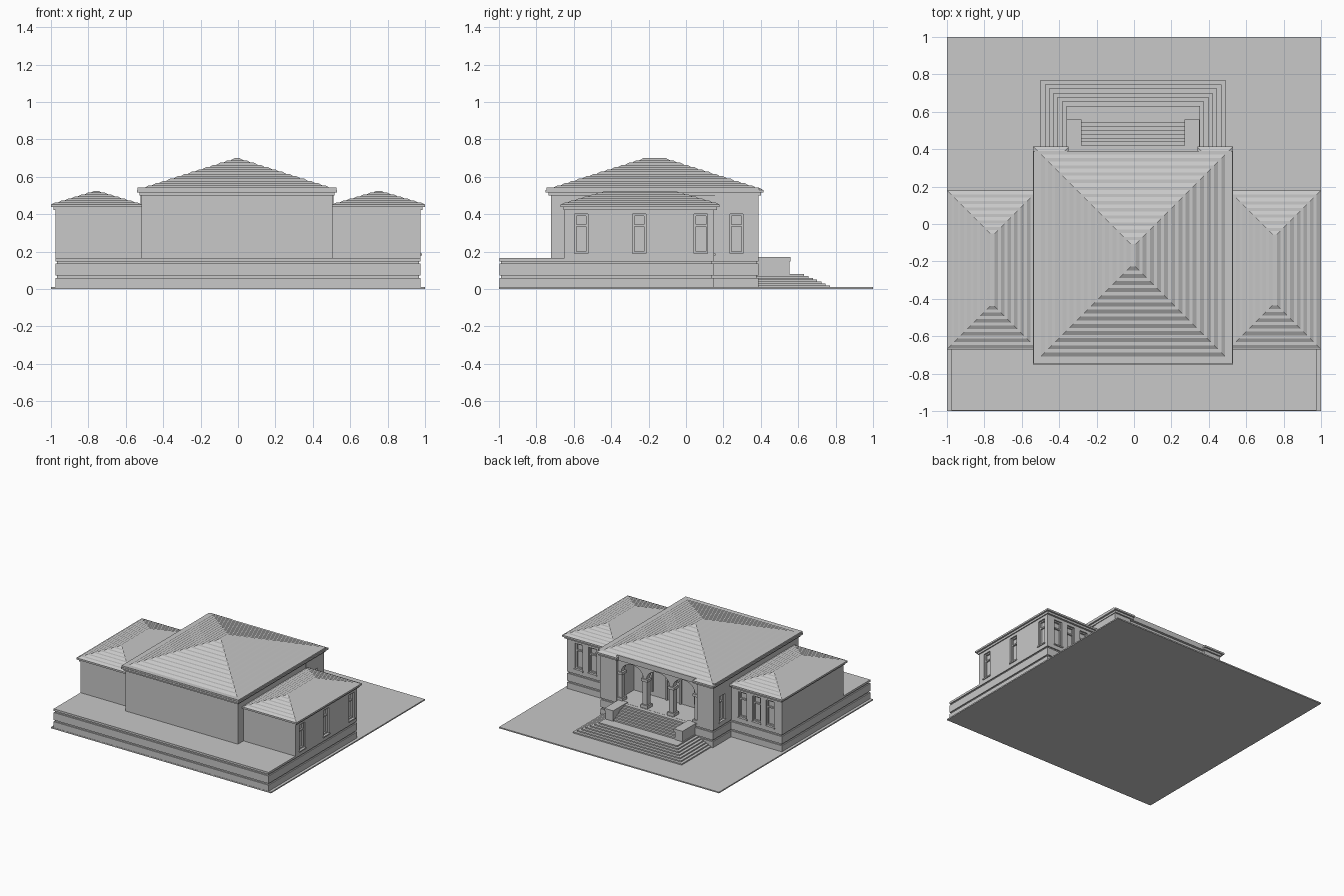
import bpy, bmesh, math
from mathutils import Vector

old = bpy.data.objects.get("Cube")
if old:
    bpy.data.objects.remove(old, do_unlink=True)

stone = bpy.data.materials.new("pale_grey_stone")
stone.use_nodes = True
GREY = (0.58, 0.58, 0.58, 1)
stone.diffuse_color = GREY
stone.node_tree.nodes["Principled BSDF"].inputs["Base Color"].default_value = GREY

FLOOR = 0.165      # top of the plinth
CX = -0.005        # middle of the central hall


def finish(name, bm):
    bmesh.ops.recalc_face_normals(bm, faces=bm.faces)
    mesh = bpy.data.meshes.new(name)
    bm.to_mesh(mesh)
    bm.free()
    mesh.materials.append(stone)
    ob = bpy.data.objects.new(name, mesh)
    bpy.context.collection.objects.link(ob)
    return ob


def add_box(bm, x0, x1, y0, y1, z0, z1, taper=0):
    """Box, optionally tapered towards its top."""
    def ring(z, t):
        return [bm.verts.new(p) for p in ((x0 + t, y0 + t, z), (x1 - t, y0 + t, z),
                                          (x1 - t, y1 - t, z), (x0 + t, y1 - t, z))]
    a, b = ring(z0, 0), ring(z1, taper)
    bm.faces.new(a[::-1])
    bm.faces.new(b)
    for i in range(4):
        j = (i + 1) % 4
        bm.faces.new((a[i], a[j], b[j], b[i]))


def boxes(name, specs):
    bm = bmesh.new()
    for s in specs:
        add_box(bm, *s)
    return finish(name, bm)


def mirrored(specs):
    """Each box plus its copy on the other side of the hall's middle."""
    return [s for x0, x1, *r in specs
            for s in ((x0, x1, *r), (2 * CX - x1, 2 * CX - x0, *r))]


def carve(ob, cutter):
    """Cut the recesses and discard the cutter."""
    cutter.hide_render = True
    mod = ob.modifiers.new("recesses", 'BOOLEAN')
    mod.object = cutter
    mod.solver = 'EXACT'
    deps = bpy.context.evaluated_depsgraph_get()
    mesh = bpy.data.meshes.new_from_object(ob.evaluated_get(deps))
    ob.modifiers.clear()
    ob.data = mesh
    bpy.data.objects.remove(cutter, do_unlink=True)


# --- Windows ---------------------------------------------------------------
def window_box(pos, axis, sign, half, depth, z0, z1, off=0.0):
    """Box on a wall: depth = (inner, outer) distance along the wall normal."""
    x, y = pos
    d = sorted((sign * depth[0], sign * depth[1]))
    if axis == 'x':
        return (x + d[0], x + d[1], y + off - half, y + off + half, z0, z1)
    return (x + off - half, x + off + half, y + d[0], y + d[1], z0, z1)


def add_windows(name, wall, spots):
    cuts, frames = [], []
    for pos, axis, sign in spots:
        args = (pos, axis, sign)
        cuts.append(window_box(*args, 0.036, (-0.025, 0.02), 0.19, 0.4))
        for off in (-0.032, 0.032):
            frames.append(window_box(*args, 0.006, (-0.026, -0.012), 0.19, 0.4, off))
        for z in (0.19, 0.335, 0.39):
            frames.append(window_box(*args, 0.036, (-0.026, -0.012), z, z + 0.011))
        frames.append(window_box(*args, 0.042, (-0.005, 0.008), 0.18, 0.19))
    carve(wall, boxes(name + "_cutter", cuts))
    boxes(name + "_frames", frames)


# --- Ground and rusticated plinths ------------------------------------------
boxes("ground_slab", [(-1, 1, -1, 1, 0, 0.01)])


def plinth(name, x0, x1, y0, y1):
    g = 0.01
    specs = [(x0 + g, x1 - g, y0 + g, y1 - g, 0.01, FLOOR - 0.002)]
    for z0, z1 in ((0.01, 0.06), (0.073, 0.135), (0.148, FLOOR)):
        specs.append((x0, x1, y0, y1, z0, z1))
    boxes(name, specs)


plinth("wing_plinth", -0.977, 0.977, -0.998, 0.15)
plinth("hall_plinth", -0.515, 0.505, -0.7, 0.388)

# --- Wings -------------------------------------------------------------------
for side, s in (("left", 1), ("right", -1)):
    x0, x1 = sorted((s * 0.48, s * 0.977))
    wall = boxes(side + "_wing_walls", [(x0, x1, -0.65, 0.15, FLOOR - 0.005, 0.445)])
    spots = [((s * x, 0.15), 'y', 1) for x in (0.62, 0.745, 0.87)]
    if s > 0:
        spots += [((0.977, y), 'x', 1) for y in (-0.56, -0.25, 0.08)]
    add_windows(side + "_wing_windows", wall, spots)

# --- Central hall with open porch --------------------------------------------
boxes("hall_body", [(-0.515, 0.505, -0.722, 0.16, FLOOR - 0.005, 0.515)])
piers = boxes("porch_piers", mirrored([(0.36, 0.51, 0.155, 0.388, FLOOR - 0.005, 0.515)]))
add_windows("pier_windows", piers, [((CX + s * 0.51, 0.27), 'x', s) for s in (-1, 1)])
boxes("porch_ceiling", [(-0.37, 0.36, 0.15, 0.37, 0.495, 0.515)])

# Arcade: three arches cut into one extruded profile
pts = [(-0.37, 0.51), (-0.37, 0.4)]
for c in (-0.235, 0, 0.235):
    half = 0.1 if c else 0.105
    for i in range(17):
        a = math.pi * (1 - i / 16)
        pts.append((c + half * math.cos(a), 0.4 + 0.085 * math.sin(a)))
pts += [(0.37, 0.4), (0.37, 0.51)]
bm = bmesh.new()
face = bm.faces.new([bm.verts.new((CX + x, 0.325, z)) for x, z in pts])
ext = bmesh.ops.extrude_face_region(bm, geom=[face])
bmesh.ops.translate(bm, vec=Vector((0, 0.045, 0)),
                    verts=[v for v in ext["geom"] if isinstance(v, bmesh.types.BMVert)])
finish("porch_arcade", bm)

columns = []
for x in (0.12, 0.35):
    for half, z0, z1 in ((0.032, FLOOR, 0.19), (0.021, 0.19, 0.38), (0.03, 0.38, 0.402)):
        c = CX + x
        columns.append((c - half, c + half, 0.348 - half, 0.348 + half, z0, z1))
boxes("porch_columns", mirrored(columns))

# Doorway and flanking window frames on the porch's inner wall
frames = []
for c, half, z0 in ((0, 0.07, FLOOR), (-0.235, 0.045, 0.2), (0.235, 0.045, 0.2)):
    x = CX + c
    frames += [(x - half, x - half + 0.012, 0.155, 0.172, z0, 0.4),
               (x + half - 0.012, x + half, 0.155, 0.172, z0, 0.4),
               (x - half, x + half, 0.155, 0.172, 0.388, 0.4),
               (x - half, x + half, 0.155, 0.17, 0.335, 0.345),
               (x - 0.005, x + 0.005, 0.155, 0.17, z0, 0.335)]
boxes("porch_door_and_window_frames", frames)

# --- Stairs --------------------------------------------------------------------
steps = []
for i in range(7):
    t = i * 0.023
    steps.append((CX - 0.495 + t, CX + 0.495 - t, 0.37, 0.77 - t, 0.01 + i * 0.01, 0.02 + i * 0.01))
boxes("lower_stairs", steps)
boxes("upper_stairs", [(-0.29, 0.28, 0.37, 0.545 - i * 0.021, 0.08, 0.092 + i * 0.012)
                       for i in range(7)])
boxes("stair_pedestals", mirrored([(0.275, 0.345, 0.37, 0.553, 0.075, 0.15),
                                   (0.27, 0.35, 0.37, 0.56, 0.148, 0.17)]))


# --- Stepped hip roofs ------------------------------------------------------------
def hip_roof(name, x0, x1, y0, y1, z0, z1, count, notch=None):
    """Courses shrinking to a ridge; notch = (half width, y) sets the front eave back."""
    run = (x1 - x0) / 2 / count
    rise = (z1 - z0 - 0.018) / count
    layers = [(0.014, z0 - 0.012, z0 + 0.004, 0), (0, z0 + 0.004, z0 + 0.018, 0)]
    layers += [(0.004 + i * run, z0 + 0.018 + i * rise, z0 + 0.018 + (i + 1) * rise, run * 0.55)
               for i in range(count)]
    specs = []
    for inset, a, b, taper in layers:
        l, r, f, k = x0 + inset, x1 - inset, y0 + inset, y1 - inset
        if r - l < 2 * taper + 0.002:
            taper = (r - l) / 2 - 0.001
        if notch and k > notch[1]:
            half, ny = notch
            specs.append((l, r, f, ny, a, b, 0))
            specs += [(l, CX - half, ny - 0.06, k, a, b, taper),
                      (CX + half, r, ny - 0.06, k, a, b, taper)]
        else:
            specs.append((l, r, f, k, a, b, taper))
    boxes(name, specs)


hip_roof("hall_roof", -0.54, 0.53, -0.75, 0.415, 0.512, 0.7, 14, (0.345, 0.39))
hip_roof("left_wing_roof", 0.505, 1.0, -0.67, 0.18, 0.435, 0.525, 7)
hip_roof("right_wing_roof", -1.0, -0.515, -0.67, 0.18, 0.435, 0.525, 7)
